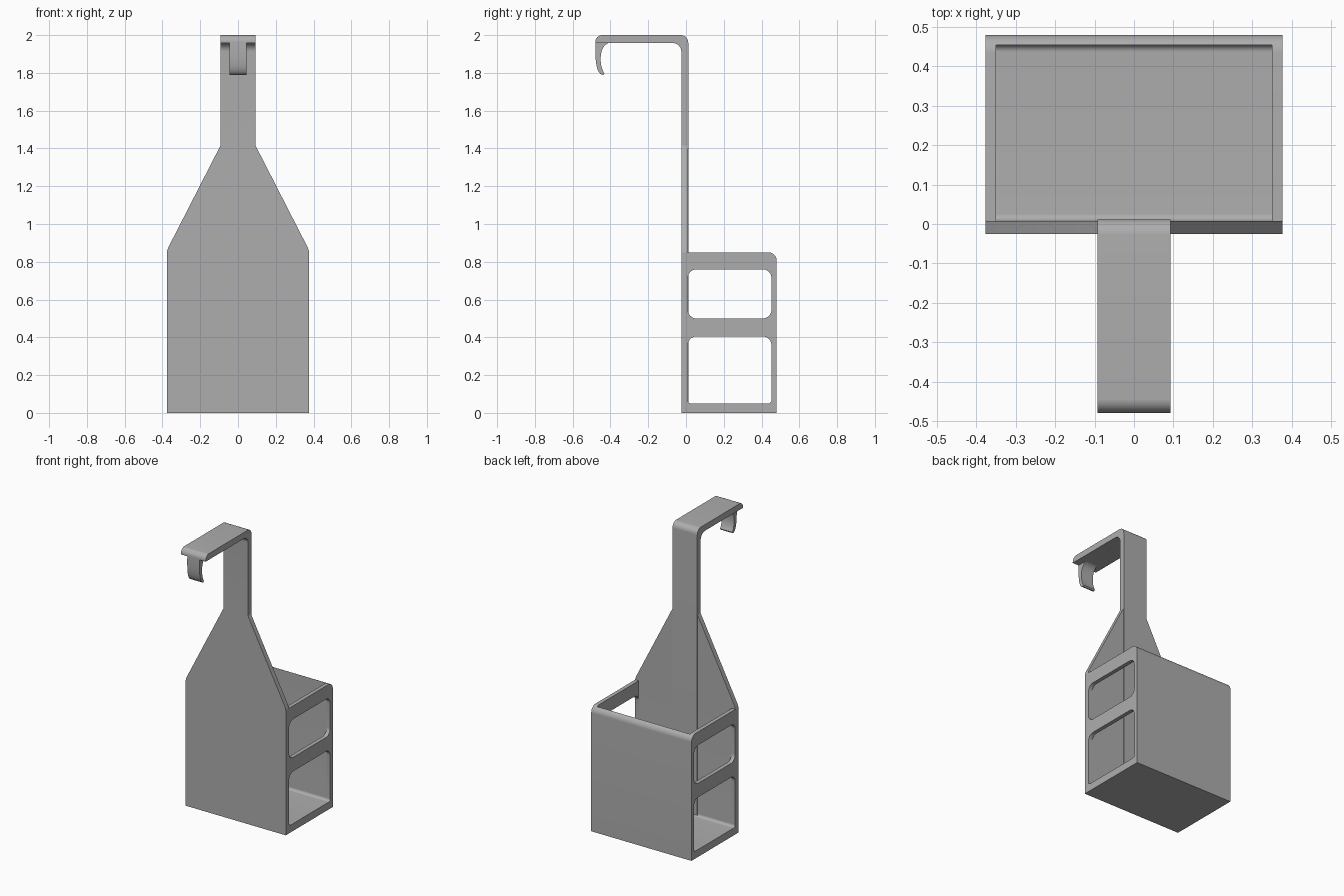
import bpy, bmesh, math
from mathutils import Vector

if "Cube" in bpy.data.objects:
    bpy.data.objects.remove(bpy.data.objects["Cube"])

grey = bpy.data.materials.new("plain grey")
grey.diffuse_color = (0.42, 0.42, 0.42, 1)
grey.use_nodes = True
grey.node_tree.nodes["Principled BSDF"].inputs["Base Color"].default_value = grey.diffuse_color


def rounded(points, steps=8):
    """Turn (u, v, radius) corners into a smooth outline."""
    out = []
    n = len(points)
    for i, (u, v, r) in enumerate(points):
        p = Vector((u, v))
        if r == 0:
            out.append(p)
            continue
        a = (Vector(points[i - 1][:2]) - p).normalized()
        b = (Vector(points[(i + 1) % n][:2]) - p).normalized()
        half = a.angle(b) / 2
        centre = p + (a + b).normalized() * (r / math.sin(half))
        start = p + a * (r / math.tan(half)) - centre
        end = p + b * (r / math.tan(half)) - centre
        for k in range(steps + 1):
            t = k / steps
            out.append(centre + start.lerp(end, t).normalized() * r)
    return out


def extrude(name, outline, axis, lo, hi):
    """Extrude an outline along x (outline is y, z) or y (outline is x, z)."""
    bm = bmesh.new()
    place = (lambda p, d: (d, p[0], p[1])) if axis == "x" else (lambda p, d: (p[0], d, p[1]))
    ends = [[bm.verts.new(place(p, d)) for p in outline] for d in (lo, hi)]
    bm.faces.new(ends[0])
    bm.faces.new(ends[1])
    n = len(outline)
    for i in range(n):
        j = (i + 1) % n
        bm.faces.new((ends[0][i], ends[0][j], ends[1][j], ends[1][i]))
    bmesh.ops.recalc_face_normals(bm, faces=bm.faces)
    mesh = bpy.data.meshes.new(name)
    bm.to_mesh(mesh)
    bm.free()
    mesh.materials.append(grey)
    obj = bpy.data.objects.new(name, mesh)
    bpy.context.collection.objects.link(obj)
    return obj


def cut(target, cutter):
    mod = target.modifiers.new(cutter.name, "BOOLEAN")
    mod.operation = "DIFFERENCE"
    mod.solver = "EXACT"
    mod.object = cutter
    bpy.context.view_layer.objects.active = target
    bpy.ops.object.modifier_apply(modifier=mod.name)
    bpy.data.objects.remove(cutter)


W = 0.377          # half width of the box
S = 0.093          # half width of the strap
FRONT, BACK = -0.025, 0.48

# Open box with a rounded upper rear edge
box = extrude("box", rounded([(FRONT, 0, 0), (BACK, 0, 0), (BACK, 0.85, 0.045),
                              (FRONT, 0.85, 0)]), "x", -W, W)
cut(box, extrude("cavity", rounded([(0.008, 0.048, 0.018), (0.455, 0.048, 0.018),
                                    (0.455, 1, 0), (0.008, 1, 0)]), "x", -0.35, 0.35))

# Two windows through both side walls
for z0, z1, low in ((0.05, 0.405, 0.016), (0.5, 0.76, 0.045)):
    shape = rounded([(0.01, z0, low), (0.452, z0, low), (0.452, z1, 0.045), (0.01, z1, 0.045)])
    cut(box, extrude("window", shape, "x", -0.5, 0.5))

# Tapered panel rising from the front wall
taper = extrude("tapered_panel", [(-W, 0.85), (W, 0.85), (W - 0.006, 0.872), (S, 1.415),
                                  (-S, 1.415), (-W + 0.006, 0.872)], "y", FRONT, 0.008)

# Strap running up from the floor and bending forward into the hanger arm
strap = extrude("strap_and_arm", rounded([
    (0, 0.04, 0), (0.012, 0.04, 0), (0.012, 2, 0.04), (BACK * -1, 2, 0.036),
    (-BACK, 1.958, 0), (FRONT, 1.958, 0.045), (FRONT, 1.415, 0), (0, 1.415, 0)]),
    "x", -S, S)


# Narrow curved hook under the end of the arm
def bezier(a, b, c, d, steps=12):
    return [Vector(a) * (1 - t) ** 3 + Vector(b) * 3 * t * (1 - t) ** 2
            + Vector(c) * 3 * t * t * (1 - t) + Vector(d) * t ** 3
            for t in (k / steps for k in range(steps + 1))]


outer = bezier((-0.479, 1.962), (-0.482, 1.87), (-0.478, 1.79), (-0.437, 1.789))
inner = bezier((-0.432, 1.797), (-0.462, 1.84), (-0.465, 1.955), (-0.395, 1.962))
hook = extrude("hook", outer + inner, "x", -0.046, 0.046)

# Smooth the rounded surfaces, keep the edges sharp
for obj in (box, taper, strap, hook):
    bpy.ops.object.select_all(action="DESELECT")
    obj.select_set(True)
    bpy.context.view_layer.objects.active = obj
    bpy.ops.object.shade_smooth_by_angle(angle=math.radians(30))
